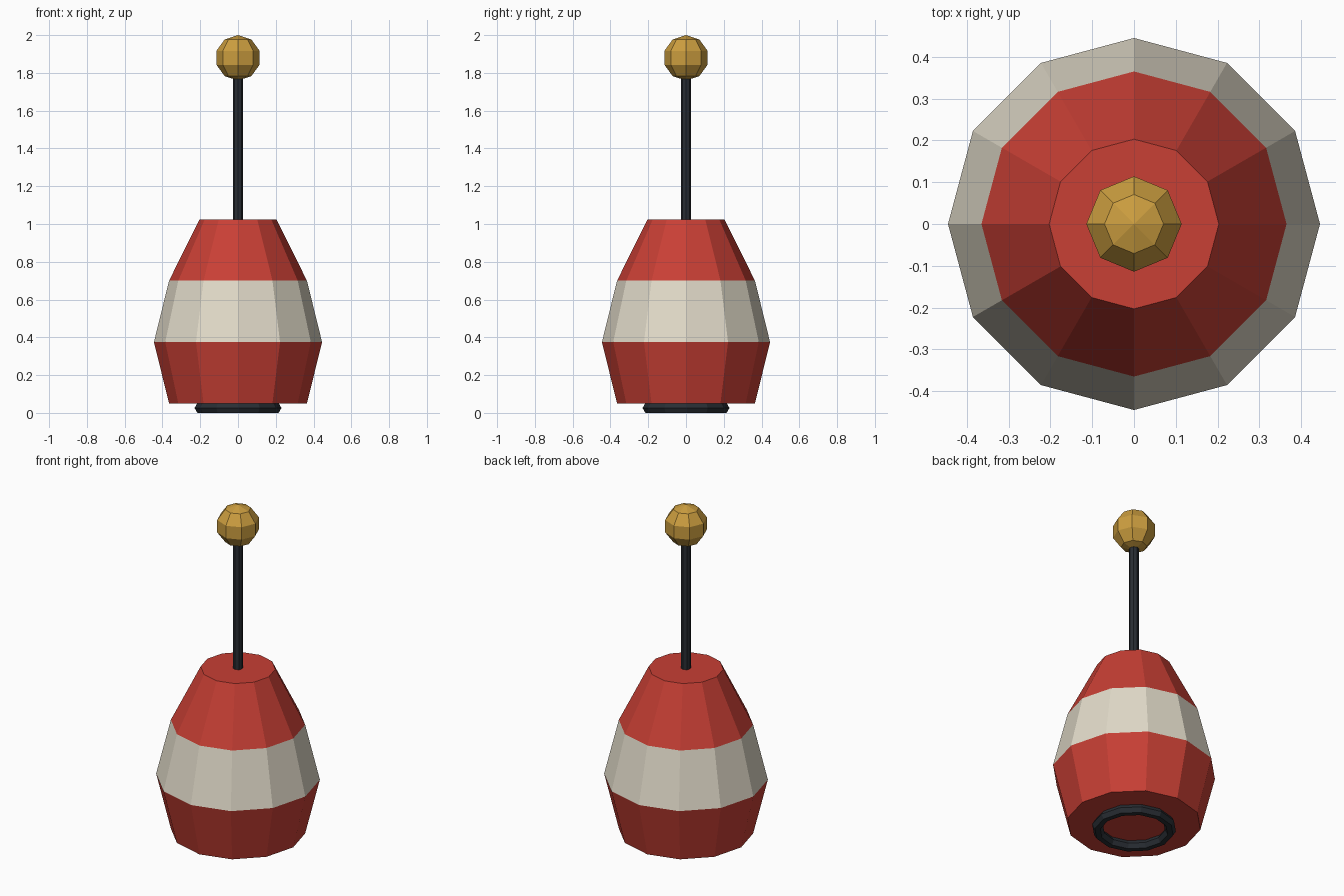
import bpy, bmesh
from math import cos, sin, pi

if "Cube" in bpy.data.objects:
    bpy.data.objects.remove(bpy.data.objects["Cube"])


def material(name, rgb):
    m = bpy.data.materials.new(name)
    m.diffuse_color = (*rgb, 1.0)
    m.use_nodes = True
    m.node_tree.nodes["Principled BSDF"].inputs["Base Color"].default_value = m.diffuse_color
    return m


RED = material("red_paint", (0.58, 0.05, 0.035))
CREAM = material("cream_paint", (0.75, 0.70, 0.58))
DARK = material("dark_metal", (0.022, 0.027, 0.034))
GOLD = material("gold_lamp", (0.60, 0.34, 0.05))


def finish(name, mat):
    obj = bpy.context.object
    obj.name = name
    obj.data.materials.append(mat)
    return obj


def lathe(name, profile, sides, mats, bands):
    """Closed faceted solid from (radius, z) points; bands = material index per ring."""
    bm = bmesh.new()
    rings = [[bm.verts.new((r * cos(2 * pi * i / sides), r * sin(2 * pi * i / sides), z))
              for i in range(sides)] for r, z in profile]
    for lo, hi, band in zip(rings, rings[1:], bands):
        for i in range(sides):
            j = (i + 1) % sides
            bm.faces.new((lo[i], lo[j], hi[j], hi[i])).material_index = band
    bm.faces.new(rings[0][::-1])
    bm.faces.new(rings[-1])
    mesh = bpy.data.meshes.new(name)
    bm.to_mesh(mesh)
    bm.free()
    for m in mats:
        mesh.materials.append(m)
    obj = bpy.data.objects.new(name, mesh)
    bpy.context.collection.objects.link(obj)
    return obj


# Striped float body
lathe("float_body", [(0.365, 0.05), (0.445, 0.375), (0.365, 0.70), (0.203, 1.025)],
      12, [RED, CREAM], [0, 1, 0])

# Mooring ring under the body
bpy.ops.mesh.primitive_torus_add(major_segments=12, minor_segments=6,
                                 major_radius=0.20, minor_radius=0.03,
                                 location=(0, 0, 0.026))
finish("base_ring", DARK)

# Mast
bpy.ops.mesh.primitive_cylinder_add(vertices=8, radius=0.027, depth=0.80,
                                    location=(0, 0, 1.40))
finish("mast", DARK)

# Ball on top of the mast
bpy.ops.mesh.primitive_uv_sphere_add(segments=8, ring_count=5, radius=0.12,
                                     location=(0, 0, 1.88))
finish("top_ball", GOLD)
